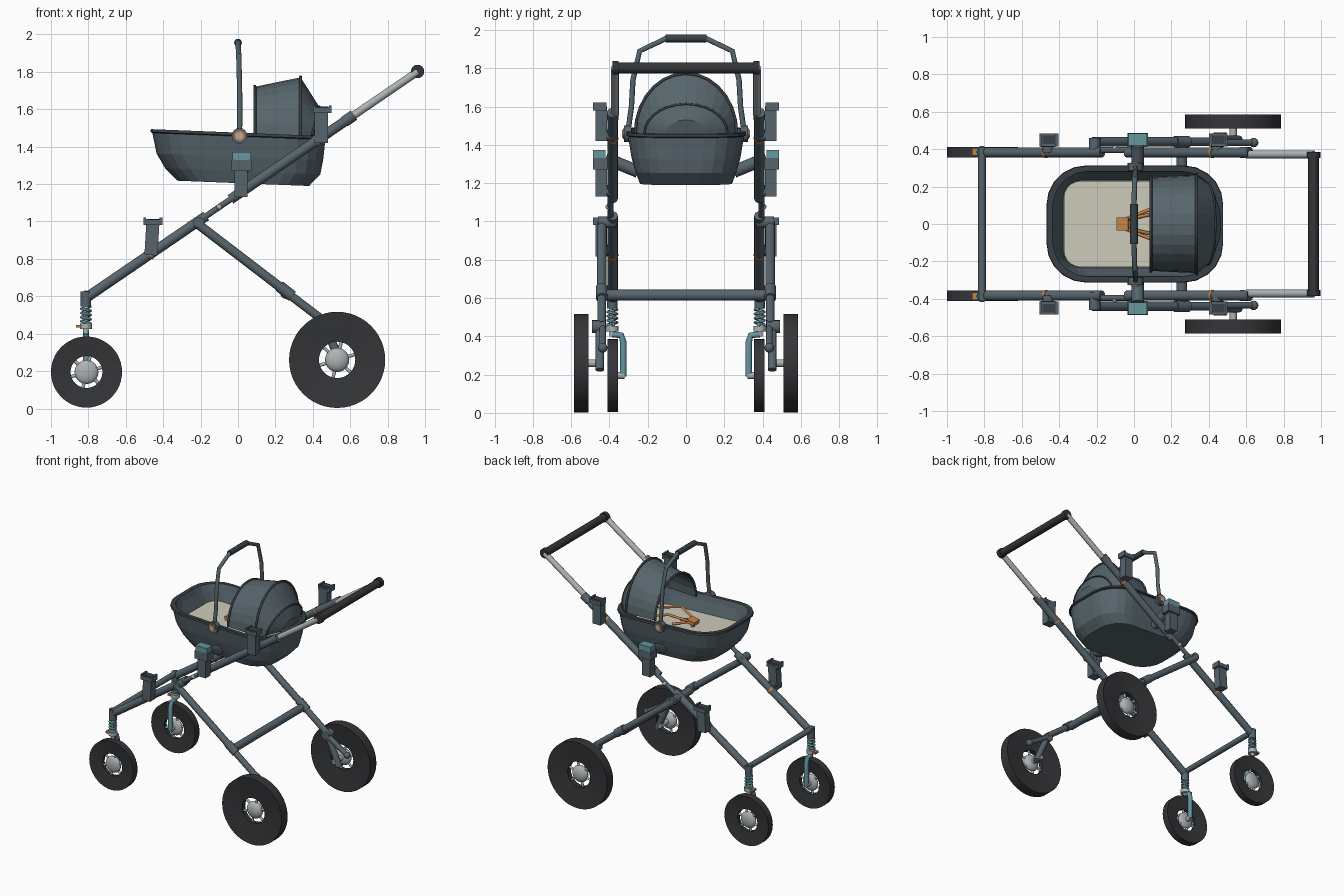
import bpy, bmesh, math
from mathutils import Vector, Matrix

if "Cube" in bpy.data.objects:
    bpy.data.objects.remove(bpy.data.objects["Cube"])


def material(name, r, g, b):
    m = bpy.data.materials.new(name)
    m.use_nodes = True
    m.diffuse_color = (r, g, b, 1)
    m.node_tree.nodes["Principled BSDF"].inputs["Base Color"].default_value = (r, g, b, 1)
    return m


SLATE = material("slate", .095, .13, .15)
DARK = material("dark slate", .04, .053, .06)
BLACK = material("rubber black", .035, .036, .04)
SILVER = material("silver", .42, .45, .46)
TEAL = material("teal", .13, .31, .35)
ORANGE = material("orange", .56, .22, .06)
CREAM = material("cream", .62, .6, .5)
SMOOTH = []


def finish(bm, name, mats, smooth=True):
    bmesh.ops.recalc_face_normals(bm, faces=bm.faces[:])
    me = bpy.data.meshes.new(name)
    bm.to_mesh(me)
    bm.free()
    ob = bpy.data.objects.new(name, me)
    bpy.context.collection.objects.link(ob)
    for m in mats:
        me.materials.append(m)
    if smooth:
        SMOOTH.append(ob)
    return ob


def tube(name, pts, r, mat):
    """Capped round tube along a polyline, mitred at the bends."""
    bm = bmesh.new()
    pts = [Vector(p) for p in pts]
    rings = []
    up = Vector((0, 1, 0)) if abs((pts[1] - pts[0]).normalized().y) < .9 else Vector((1, 0, 0))
    for i, p in enumerate(pts):
        a = (p - pts[max(i - 1, 0)]).normalized()
        b = (pts[min(i + 1, len(pts) - 1)] - p).normalized()
        t = (a + b).normalized()
        u = (up - t * up.dot(t)).normalized()
        v = t.cross(u)
        up = u
        rings.append([bm.verts.new(p + r * (u * math.cos(k * math.tau / 16) + v * math.sin(k * math.tau / 16)))
                      for k in range(16)])
    for a, b in zip(rings, rings[1:]):
        for k in range(16):
            bm.faces.new((a[k - 1], a[k], b[k], b[k - 1]))
    bm.faces.new(rings[0])
    bm.faces.new(rings[-1])
    return finish(bm, name, [mat])


def box(name, c, size, mat, tilt=0):
    bm = bmesh.new()
    bmesh.ops.create_cube(bm, size=1)
    bm.transform(Matrix.Translation(c) @ Matrix.Rotation(tilt, 4, 'Y') @ Matrix.Diagonal((*size, 1)))
    return finish(bm, name, [mat], False)


def ball(name, c, size, mat):
    bm = bmesh.new()
    bmesh.ops.create_uvsphere(bm, u_segments=20, v_segments=12, radius=1)
    bm.transform(Matrix.Translation(c) @ Matrix.Diagonal((*size, 1)))
    return finish(bm, name, [mat])


def loft(name, loops, mats, closed=True, band_mats=None, caps=()):
    """Skin between matching loops of points."""
    bm = bmesh.new()
    rings = [[bm.verts.new(p) for p in lp] for lp in loops]
    for i, (a, b) in enumerate(zip(rings, rings[1:])):
        for k in range(0 if closed else 1, len(a)):
            f = bm.faces.new((a[k - 1], a[k], b[k], b[k - 1]))
            f.material_index = band_mats[i] if band_mats else 0
    for c in caps:
        bm.faces.new(rings[c])
    return finish(bm, name, mats, False)


def wheel(name, c, radius, hole, half, hub):
    x, y, z = c
    profile = [(radius, half), (radius, -half), (hole, -half * .5), (hole, half * .5)]
    bm = bmesh.new()
    rings = [[bm.verts.new((x + r * math.cos(a), y + h, z + r * math.sin(a))) for r, h in profile]
             for a in (k * math.tau / 48 for k in range(48))]
    for k in range(48):
        for j in range(4):
            bm.faces.new((rings[k - 1][j - 1], rings[k - 1][j], rings[k][j], rings[k][j - 1]))
    finish(bm, name + "_tyre", [BLACK])
    ball(name + "_hub", c, (hub, half * .95, hub), SILVER)
    for k in range(6):
        a = k * math.tau / 6 + .3
        d = Vector((math.cos(a), 0, math.sin(a)))
        tube(name + "_spoke", [Vector(c) + d * hub * .7, Vector(c) + d * (hole + .01)], .009, SILVER)


def rail(x):
    """Height of the sloping main rail at x."""
    return .6 + (x + .8) * .682


# Main frame, wheels and suspension on both sides
for s, side in ((-1, "right"), (1, "left")):
    def P(x, y, z):
        return (x, s * y, z)

    def rail_tube(name, x0, x1, r, mat, y=.383):
        tube(f"{side}_{name}", [P(x0, y, rail(x0)), P(x1, y, rail(x1))], r, mat)

    rail_tube("lower_rail", -.8, -.17, .027, SLATE)
    rail_tube("fold_link", -.19, -.02, .016, SLATE, .395)
    rail_tube("upper_rail", -.04, .61, .027, SLATE)
    rail_tube("rail_collar", .57, .62, .03, SLATE)
    rail_tube("handle_rod", .6, .96, .021, SILVER, .372)
    for x in (-.47, .42):
        rail_tube("rail_ring", x - .006, x + .006, .0295, ORANGE)
    ball(f"{side}_link_pin", P(-.1, .405, rail(-.1)), (.015, .015, .015), SILVER)

    # Rear leg with swing arm
    tube(f"{side}_leg_pivot", [P(-.21, .365, .995), P(-.21, .46, .995)], .03, SLATE)
    tube(f"{side}_rear_leg", [P(-.22, .44, .99), P(.25, .44, .63)], .025, SLATE)
    tube(f"{side}_leg_sleeve", [P(.22, .44, .655), P(.29, .44, .6)], .031, SLATE)
    tube(f"{side}_leg_end", [P(.28, .44, .605), P(.47, .44, .46)], .023, SLATE)
    tube(f"{side}_arm_joint", [P(.46, .42, .45), P(.46, .49, .45)], .034, SLATE)
    tube(f"{side}_swing_arm", [P(.46, .45, .45), P(.56, .45, .225)], .023, SLATE)
    tube(f"{side}_damper", [P(.47, .435, .45), P(.64, .435, .34)], .018, SLATE)
    ball(f"{side}_damper_end", P(.64, .435, .34), (.025, .025, .025), SLATE)
    tube(f"{side}_rear_axle", [P(.53, .43, .26), P(.53, .55, .26)], .02, SILVER)
    wheel(f"{side}_rear_wheel", P(.53, .548, .26), .257, .097, .038, .065)

    # Front strut, spring and single sided fork
    tube(f"{side}_strut_cap", [P(-.813, .385, .545), P(-.813, .385, .625)], .028, SLATE)
    tube(f"{side}_strut", [P(-.813, .385, .4), P(-.813, .385, .56)], .015, SILVER)
    spring = [P(-.813 + .024 * math.cos(k * .785), .385 + .024 * math.sin(k * .785), .455 + k * .0028)
              for k in range(33)]
    tube(f"{side}_spring", spring, .0075, TEAL)
    tube(f"{side}_strut_nut", [P(-.813, .385, .425), P(-.813, .385, .455)], .033, SILVER)
    box(f"{side}_brake_lever", P(-.85, .385, .44), (.03, .04, .015), ORANGE)
    tube(f"{side}_fork", [P(-.813, .385, .41), P(-.813, .338, .405), P(-.813, .328, .37),
                          P(-.813, .328, .19)], .017, TEAL)
    tube(f"{side}_front_axle", [P(-.813, .32, .195), P(-.813, .385, .195)], .018, SILVER)
    wheel(f"{side}_front_wheel", P(-.81, .383, .195), .19, .085, .0275, .064)

    # Seat adapters clipped on the rails
    for label, x, z, cap in (("front", -.46, .92, SLATE), ("middle", .015, 1.23, SLATE), ("rear", .445, 1.52, SLATE)):
        n = f"{side}_{label}_adapter"
        box(n + "_body", P(x, .442, z - .01), (.07, .06, .18), SLATE, .06 if label == "front" else 0)
        box(n + "_head", P(x + .005, .45, z + .075), (.1, .07, .03), SLATE)
        for d in (-1, 1):
            box(n + "_tab", P(x + .005 + d * .043, .45, z + .092), (.014, .07, .018), cap)
        box(n + "_plate", P(x + .005, .45, z + .091), (.07, .045, .006), DARK)
        tube(n + "_clamp", [P(x, .383, z - .07), P(x, .44, z - .07)], .03, SLATE)
    box(f"{side}_basket_latch", P(.02, .448, 1.3), (.11, .075, .06), SLATE)
    box(f"{side}_latch_button", P(.02, .452, 1.35), (.1, .065, .045), TEAL)
    tube(f"{side}_basket_arm", [P(.02, .25, 1.26), P(.02, .42, 1.33)], .033, SLATE)

    # Carry handle pivot
    tube(f"{side}_pivot_disc", [P(.008, .285, 1.458), P(.008, .325, 1.458)], .042, SLATE)
    tube(f"{side}_pivot_ring", [P(.008, .32, 1.458), P(.008, .329, 1.458)], .028, ORANGE)
    tube(f"{side}_pivot_cap", [P(.008, .32, 1.458), P(.008, .333, 1.458)], .019, SILVER)
    tube(f"{side}_grip_end", [P(.96, .352, 1.802), P(.96, .385, 1.802)], .036, BLACK)

# Bars across the frame
tube("front_crossbar", [(-.813, -.4, .61), (-.813, .4, .61)], .021, SLATE)
tube("rear_crossbar", [(.255, -.42, .615), (.255, .42, .615)], .029, SLATE)
tube("push_handle", [(.96, -.37, 1.802), (.96, .37, 1.802)], .029, BLACK)


# Basket shell
def rounded(x0, x1, hy, z, corner, slope=-.04):
    pts = []
    for q, (cx, cy) in enumerate(((x1 - corner, hy - corner), (x0 + corner, hy - corner),
                                  (x0 + corner, corner - hy), (x1 - corner, corner - hy))):
        for k in range(6):
            a = (q + k / 5) * math.pi / 2
            x = cx + corner * math.cos(a)
            pts.append((x, cy + corner * math.sin(a), z + slope * x))
    return pts


loft("basket", [rounded(-.325, .38, .24, 1.205, .17), rounded(-.39, .44, .265, 1.27, .19),
                rounded(-.435, .455, .285, 1.345, .2), rounded(-.458, .467, .303, 1.455, .21),
                rounded(-.468, .477, .313, 1.46, .21), rounded(-.466, .475, .31, 1.475, .21),
                rounded(-.435, .445, .282, 1.475, .19), rounded(-.42, .43, .27, 1.43, .18),
                rounded(-.38, .4, .235, 1.345, .1)],
     [SLATE, DARK], band_mats=[0, 0, 0, 1, 1, 1, 0, 0], caps=(0, -1))
loft("mattress", [rounded(-.375, .39, .23, 1.34, .09), rounded(-.375, .39, .23, 1.357, .09)],
     [CREAM], caps=(0, -1))


# Hood shell, open towards the foot end
def arch(x, hw, top, base=1.46, grow=0, lean=0):
    return [(x - lean * (1 - math.sin(a)), (hw + grow) * math.cos(a), base + (top + grow - base) * math.sin(a))
            for a in (k * math.pi / 14 for k in range(15))]


hood = loft("hood", [arch(.09, .25, 1.72), arch(.21, .257, 1.745), arch(.335, .262, 1.77),
                     arch(.435, .215, 1.612, lean=.04), arch(.465, .105, 1.53, lean=.02)],
            [SLATE], closed=False, caps=(-1,))
shell = hood.modifiers.new("thickness", 'SOLIDIFY')
shell.thickness = .008
tube("hood_front_trim", arch(.09, .25, 1.72, grow=.003), .008, DARK)
tube("hood_back_trim", arch(.335, .262, 1.77, grow=.003), .008, DARK)
tube("hood_low_trim", arch(.435, .215, 1.612, grow=.002, lean=.04), .006, DARK)

# Carry handle over the basket
half = [(.008, .305, 1.455), (.01, .285, 1.6), (.008, .277, 1.74), (.004, .242, 1.89), (0, .105, 1.955)]
tube("carry_handle", half + [(x, -y, z) for x, y, z in reversed(half)], .014, SLATE)
tube("carry_grip", [(0, -.108, 1.956), (0, .108, 1.956)], .021, DARK)

# Harness
box("harness_buckle", (-.06, 0, 1.4), (.065, .07, .03), ORANGE, -.2)
tube("crotch_strap", [(-.06, 0, 1.35), (-.06, 0, 1.4)], .014, ORANGE)
for s in (-1, 1):
    tube("shoulder_strap", [(-.05, s * .025, 1.405), (.09, s * .08, 1.44), (.3, s * .09, 1.38)], .009, ORANGE)
    tube("waist_strap", [(-.05, s * .02, 1.4), (.08, s * .05, 1.36)], .009, ORANGE)

bpy.ops.object.select_all(action='DESELECT')
for ob in SMOOTH:
    ob.select_set(True)
bpy.context.view_layer.objects.active = SMOOTH[0]
bpy.ops.object.shade_smooth_by_angle(angle=math.radians(35))
